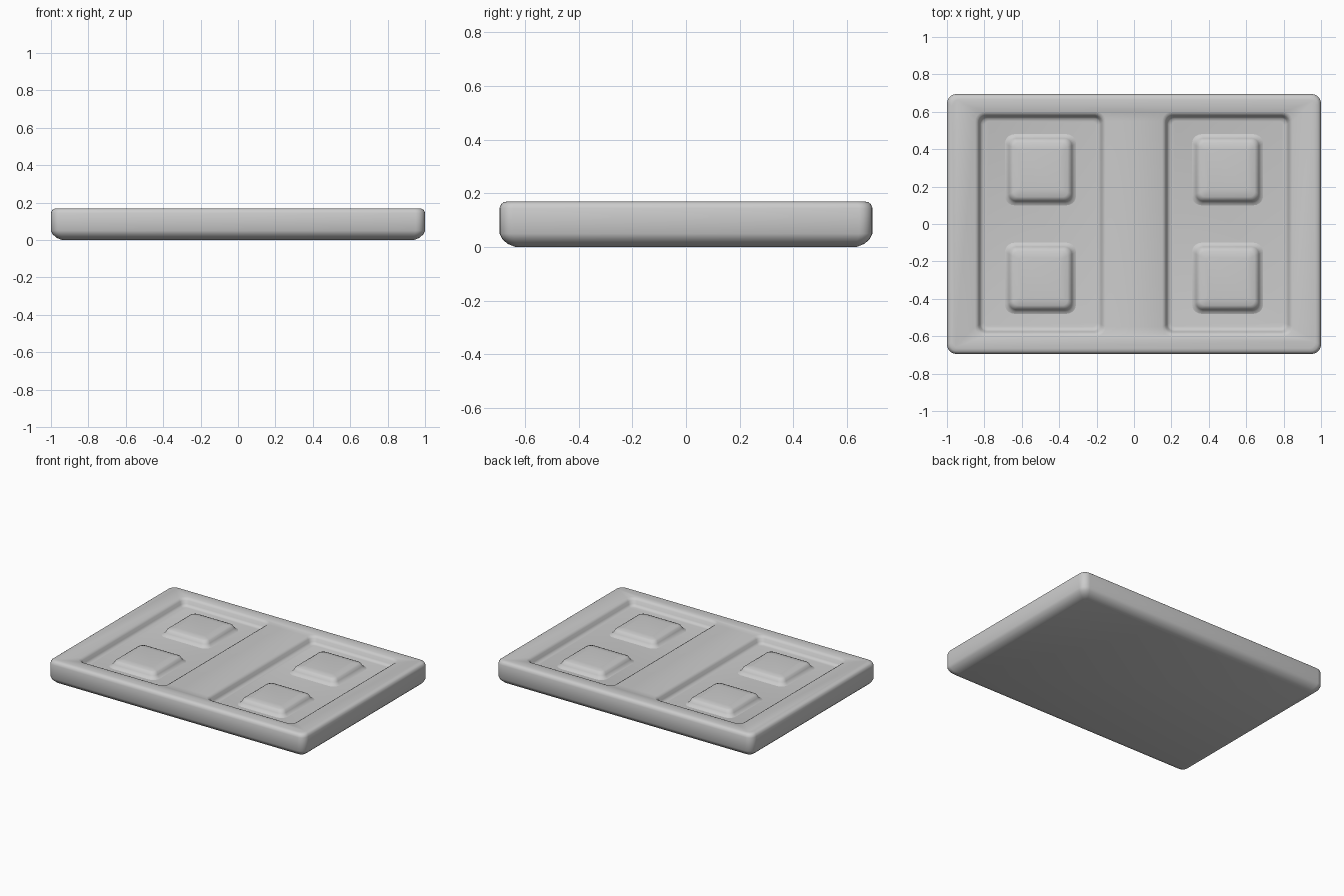
import bpy, bmesh, math

if "Cube" in bpy.data.objects:
    bpy.data.objects.remove(bpy.data.objects["Cube"])


def ring(hx, hy, r, z, seg=5):
    """Rounded rectangle outline at height z."""
    pts = []
    for i, (sx, sy) in enumerate([(1, 1), (-1, 1), (-1, -1), (1, -1)]):
        for k in range(seg + 1):
            a = math.radians(90 * i + 90 * k / seg)
            pts.append((sx * (hx - r) + r * math.cos(a),
                        sy * (hy - r) + r * math.sin(a), z))
    return pts


def loft(name, hx, hy, r, layers, loc=(0, 0, 0)):
    """Stack rounded rectangles; each layer is (inset, z)."""
    bm = bmesh.new()
    rings = [[bm.verts.new(p) for p in ring(hx - i, hy - i, max(r - i * 0.5, 0.01), z)]
             for i, z in layers]
    n = len(rings[0])
    for a, b in zip(rings, rings[1:]):
        for k in range(n):
            bm.faces.new((a[k], a[(k + 1) % n], b[(k + 1) % n], b[k]))
    bm.faces.new(rings[0][::-1])
    bm.faces.new(rings[-1])
    bmesh.ops.recalc_face_normals(bm, faces=bm.faces)
    mesh = bpy.data.meshes.new(name)
    bm.to_mesh(mesh)
    bm.free()
    ob = bpy.data.objects.new(name, mesh)
    ob.location = loc
    bpy.context.collection.objects.link(ob)
    return ob


def smooth(ob):
    bpy.ops.object.select_all(action='DESELECT')
    ob.select_set(True)
    bpy.context.view_layer.objects.active = ob
    bpy.ops.object.shade_smooth_by_angle(angle=math.radians(40))


# slab with softened top and bottom edges
slab = loft("base_plate", 1.0, 0.695, 0.05,
            [(0.06, 0), (0.03, 0.012), (0.01, 0.03), (0, 0.05),
             (0, 0.145), (0.006, 0.16), (0.015, 0.167), (0.03, 0.17)])

# two shallow recesses with rounded lips and sloping walls
cutters = []
for sx in (-1, 1):
    c = loft("recess_cutter", 0.35, 0.60, 0.05,
             [(0.05, 0.12), (0.035, 0.124), (0.027, 0.135), (0.02, 0.155),
              (0.012, 0.164), (0, 0.1701), (0, 0.25)], (sx * 0.5, 0, 0))
    c.hide_render = True
    mod = slab.modifiers.new("recess", 'BOOLEAN')
    mod.operation = 'DIFFERENCE'
    mod.solver = 'EXACT'
    mod.object = c
    cutters.append(c)
bpy.context.view_layer.objects.active = slab
for mod in list(slab.modifiers):
    bpy.ops.object.modifier_apply(modifier=mod.name)
for c in cutters:
    bpy.data.objects.remove(c)
smooth(slab)

# four raised pads, two in each recess
for sx in (-1, 1):
    for sy in (-1, 1):
        pad = loft("raised_pad", 0.19, 0.19, 0.05,
                   [(0, 0.115), (0, 0.12), (0.012, 0.125), (0.022, 0.14),
                    (0.03, 0.155), (0.045, 0.162), (0.08, 0.166)],
                   (sx * 0.5, sy * 0.29, 0))
        smooth(pad)
